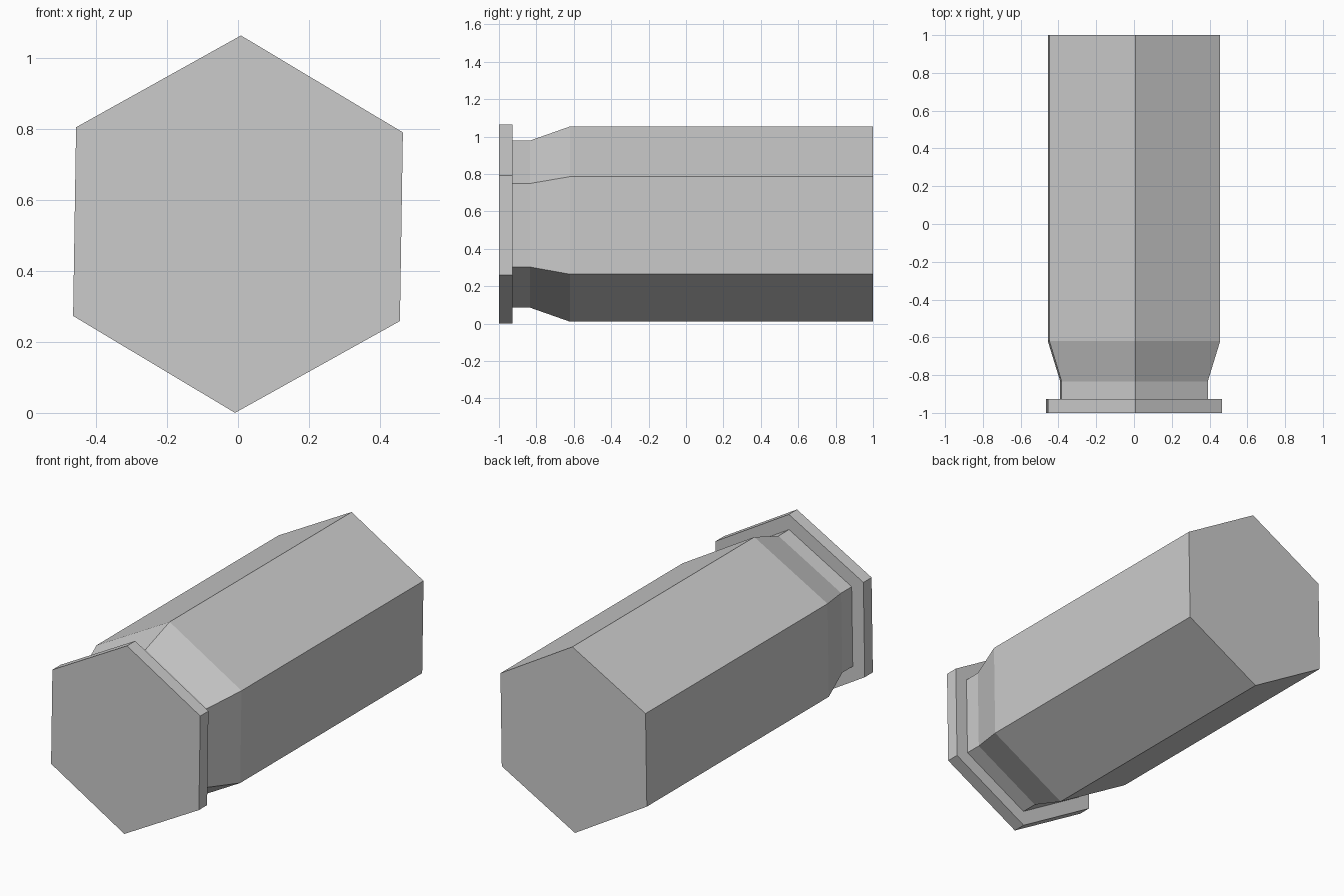
import bpy
import bmesh
from math import cos, sin, radians

cube = bpy.data.objects.get("Cube")
if cube:
    bpy.data.objects.remove(cube, do_unlink=True)

SIDES = 6
AXIS_HEIGHT = 0.532
TWIST = radians(0.9)  # slight roll about the long axis

grey = bpy.data.materials.new("plain grey")
grey.use_nodes = True
colour = (0.6, 0.6, 0.6, 1)
grey.diffuse_color = colour
grey.node_tree.nodes["Principled BSDF"].inputs["Base Color"].default_value = colour


def hex_prism(name, profile):
    """Six-sided solid along y from (y, radius) pairs, capped at both ends."""
    bm = bmesh.new()
    rings = []
    for y, radius in profile:
        angles = [TWIST + radians(360 * i / SIDES) for i in range(SIDES)]
        rings.append([bm.verts.new((radius * sin(a), y, radius * cos(a)))
                      for a in angles])
    for near, far in zip(rings, rings[1:]):
        for i in range(SIDES):
            j = (i + 1) % SIDES
            bm.faces.new((near[i], near[j], far[j], far[i]))
    bm.faces.new(rings[0])
    bm.faces.new(rings[-1])
    bmesh.ops.recalc_face_normals(bm, faces=bm.faces)
    mesh = bpy.data.meshes.new(name)
    bm.to_mesh(mesh)
    bm.free()
    mesh.materials.append(grey)
    obj = bpy.data.objects.new(name, mesh)
    obj.location.z = AXIS_HEIGHT
    bpy.context.collection.objects.link(obj)
    return obj


# Flat rim plate at the front
hex_prism("rim", [(-1, 0.532), (-0.927, 0.532)])

# Neck, sloping shoulder and long straight body
hex_prism("body", [(-0.927, 0.447), (-0.833, 0.447), (-0.62, 0.522), (1, 0.522)])
